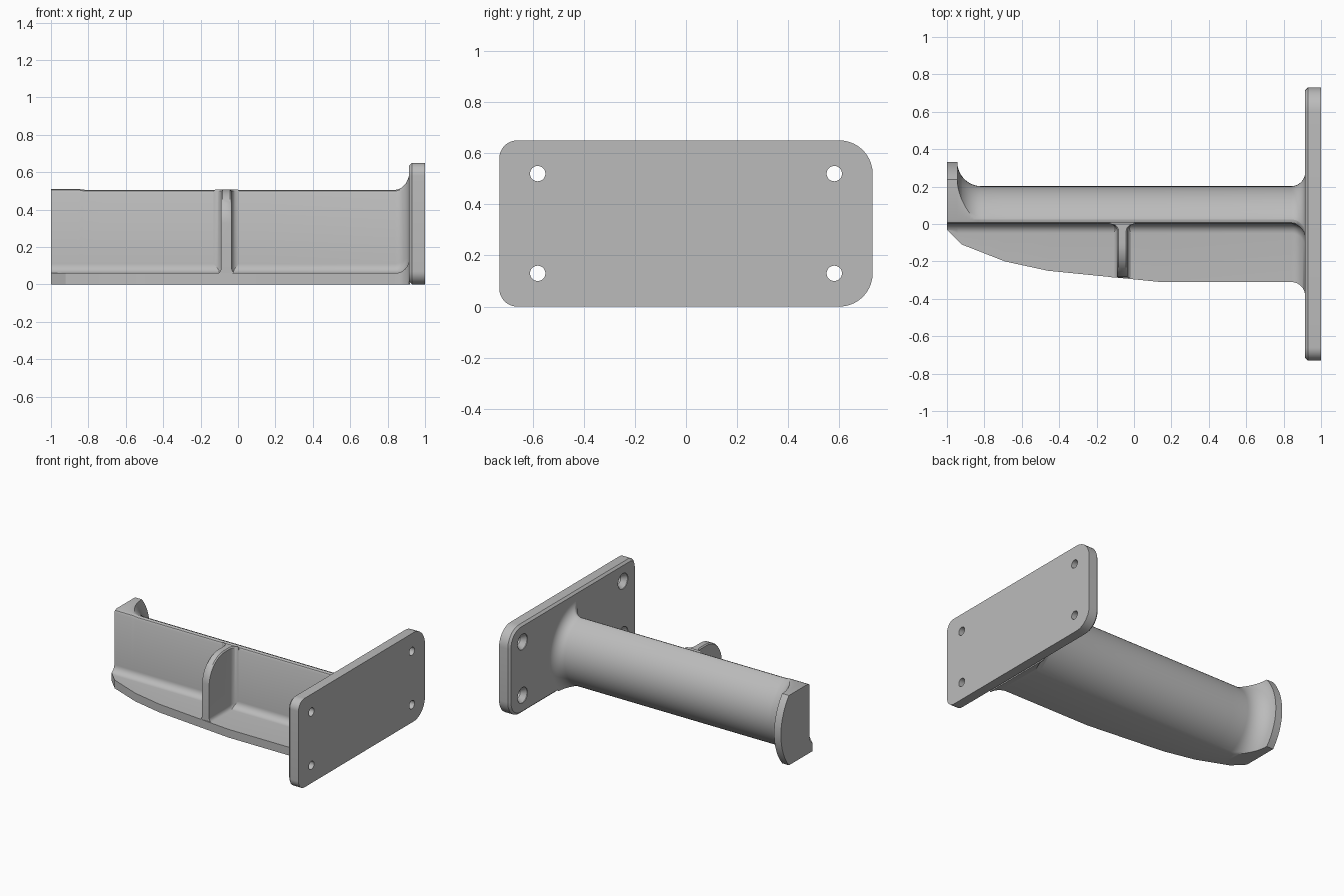
import bpy, bmesh
from math import sin, cos, asin, acos, pi, sqrt, radians

if "Cube" in bpy.data.objects:
    bpy.data.objects.remove(bpy.data.objects["Cube"])

grey = bpy.data.materials.new("plain grey")
grey.use_nodes = True
grey.diffuse_color = (0.5, 0.5, 0.5, 1)
grey.node_tree.nodes["Principled BSDF"].inputs["Base Color"].default_value = (0.5, 0.5, 0.5, 1)


def loft(name, rings):
    """Skin a list of equal-length closed rings and cap both ends."""
    bm = bmesh.new()
    loops = [[bm.verts.new(p) for p in ring] for ring in rings]
    n = len(loops[0])
    for a, b in zip(loops, loops[1:]):
        for i in range(n):
            j = (i + 1) % n
            bm.faces.new((a[i], a[j], b[j], b[i]))
    bm.faces.new(loops[0][::-1])
    bm.faces.new(loops[-1])
    bmesh.ops.remove_doubles(bm, verts=bm.verts, dist=0.00005)
    bmesh.ops.recalc_face_normals(bm, faces=bm.faces)
    mesh = bpy.data.meshes.new(name)
    bm.to_mesh(mesh)
    bm.free()
    mesh.materials.append(grey)
    obj = bpy.data.objects.new(name, mesh)
    bpy.context.collection.objects.link(obj)
    return obj


def smooth(obj):
    bpy.ops.object.select_all(action="DESELECT")
    obj.select_set(True)
    bpy.context.view_layer.objects.active = obj
    bpy.ops.object.shade_smooth_by_angle(angle=radians(32))


def flare(t, r):
    """Growth of a concave fillet of radius r at distance t along it."""
    t = min(max(t, 0), r)
    return r - sqrt(r * r - t * t)


# Mounting plate with rounded corners and a chamfered inner edge
def plate_ring(x, inset):
    ring = []
    for k, (sy, sz, r) in enumerate([(1, 1, .13), (-1, 1, .07), (-1, -1, .07), (1, -1, .13)]):
        for i in range(11):
            a = (k + i / 10) * pi / 2
            ring.append((x, sy * (.73 - r) + (r - inset) * cos(a),
                         .325 + sz * (.325 - r) + (r - inset) * sin(a)))
    return ring


plate = loft("mounting_plate", [plate_ring(.915, .015), plate_ring(.93, 0), plate_ring(1, 0)])

# Countersunk screw holes
for y in (-.58, .58):
    for z in (.13, .52):
        steps = [(.9, .057), (.92, .057), (.955, .03), (1.05, .03)]
        cutter = loft("hole_cutter", [[(x, y + r * cos(i * pi / 16), z + r * sin(i * pi / 16))
                                       for i in range(32)] for x, r in steps])
        cutter.hide_render = True
        mod = plate.modifiers.new("screw hole", "BOOLEAN")
        mod.object = cutter
        mod.solver = "EXACT"
        bpy.context.view_layer.objects.active = plate
        bpy.ops.object.modifier_apply(modifier=mod.name)
        bpy.data.objects.remove(cutter)
smooth(plate)

# Arm: round back, flat front wall, shelf, end lip and flared root
EDGE = [(-1, -.03), (-.92, -.11), (-.69, -.2), (-.46, -.25), (.14, -.31), (1, -.31)]
LIP, ROOT, MID = .13, .075, .255


def shelf_edge(x):
    for (x0, y0), (x1, y1) in zip(EDGE, EDGE[1:]):
        if x <= x1:
            return y0 + (y1 - y0) * (x - x0) / (x1 - x0)


def arm_ring(x):
    d = flare(x - .84, ROOT)
    radius = .266 + d + flare(-.815 - x, LIP)
    front, wall, floor = shelf_edge(x) - d, -d, .06 + d
    pts = [(front, 0), (front, floor)]
    # cove between shelf and wall
    for i in range(9):
        a = i / 8 * pi / 2
        pts.append((max(front, wall - .05 + .05 * sin(a)), floor + .05 - .05 * cos(a)))
    # rounded top edge, then the back arc down to the base
    top = acos((.089 - d) / radius)
    if x < 0:
        top = min(top, asin(MID / radius))
    zt = MID + radius * sin(top)
    pts += [(wall, zt - .02), (wall + .007, zt - .006), (wall + .024, zt)]
    low = -asin(MID / radius)
    for i in range(33):
        a = top + (low - top) * i / 32
        pts.append((-.064 + radius * cos(a), max(0, MID + radius * sin(a))))
    return [(x, y, z) for y, z in pts]


stations = [x for x, _ in EDGE[:-1]] + [.92]
stations += [-.815 - LIP * sin(i * pi / 24) for i in range(13)]
stations += [.84 + ROOT * sin(i * pi / 20) for i in range(11)]
smooth(loft("support_arm", [arm_ring(x) for x in sorted(stations)]))


# Stiffening rib, rounded at the top front and flared into wall and shelf
def rib_ring(y, top):
    half = .028 + flare(y + .04, .04)
    side = [(half + flare(.03 * (1 - i / 5), .03), .055 + .035 * i / 5) for i in range(6)]
    side += [(half, top - .008), (half - .008, top)]
    outline = side + [(-w, z) for w, z in reversed(side)]
    return [(-.062 + w, y, z) for w, z in outline]


rib = [rib_ring(-.285 + .18 * (1 - cos(i * pi / 24)), .327 + .18 * sin(i * pi / 24))
       for i in range(13)]
rib += [rib_ring(-.04 + .04 * sin(i * pi / 16), .507) for i in range(9)]
rib.append(rib_ring(.01, .5))
smooth(loft("stiffening_rib", rib))
